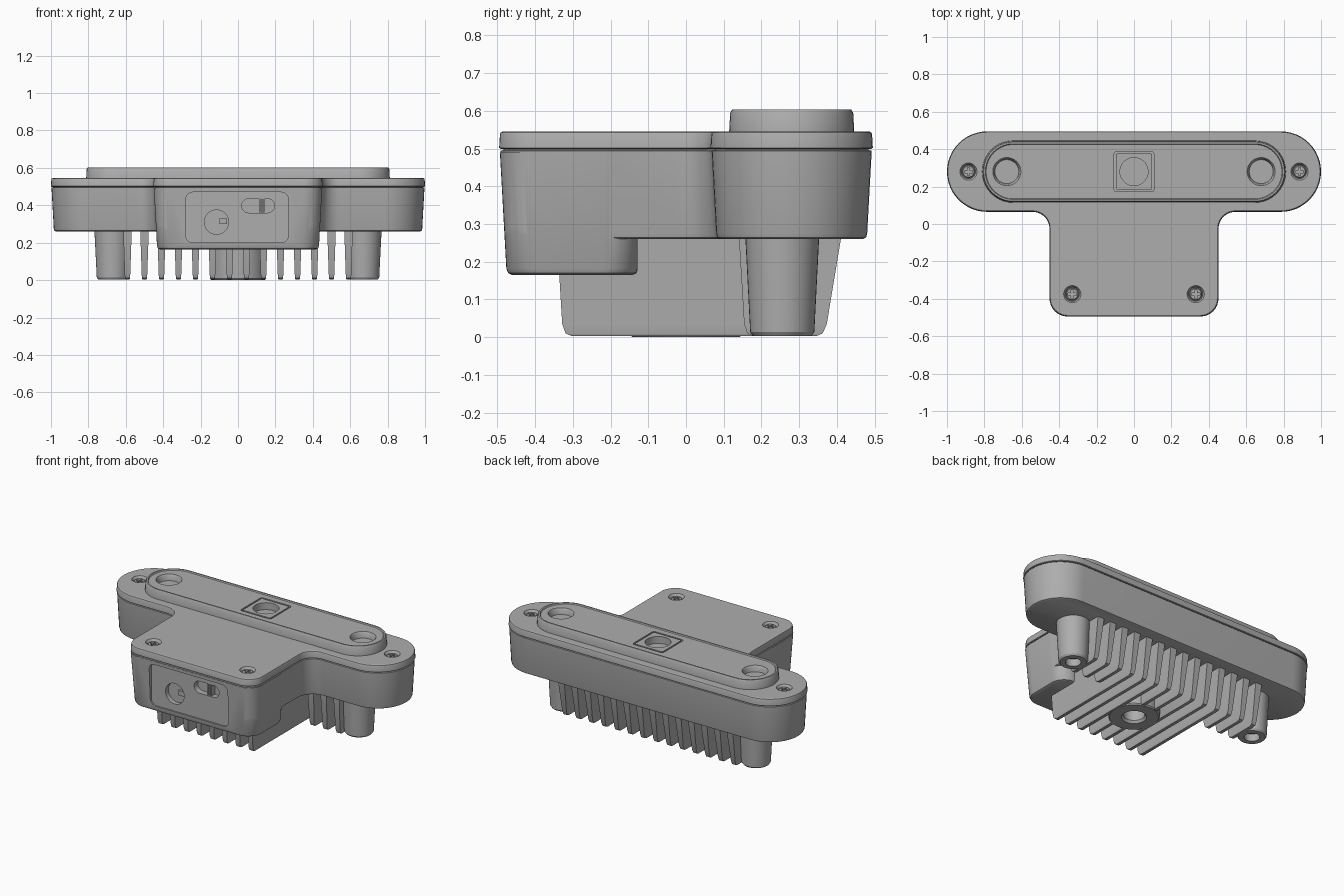
import bpy
import bmesh
from math import radians, cos, sin

if "Cube" in bpy.data.objects:
    bpy.data.objects.remove(bpy.data.objects["Cube"], do_unlink=True)

grey = bpy.data.materials.new("plain_grey")
grey.use_nodes = True
grey.diffuse_color = (0.42, 0.42, 0.42, 1)
grey.node_tree.nodes["Principled BSDF"].inputs["Base Color"].default_value = (0.42, 0.42, 0.42, 1)


# ---- outlines (lists of 2D points, counter-clockwise) ----
def arc(cx, cy, r, start, end, n=10):
    angles = [radians(start + (end - start) * i / n) for i in range(n + 1)]
    return [(cx + r * cos(a), cy + r * sin(a)) for a in angles]


def rrect(x0, x1, y0, y1, r):
    return (arc(x1 - r, y0 + r, r, -90, 0) + arc(x1 - r, y1 - r, r, 0, 90)
            + arc(x0 + r, y1 - r, r, 90, 180) + arc(x0 + r, y0 + r, r, 180, 270))


def disc(x, y, r):
    return rrect(x - r, x + r, y - r, y + r, r)


def stadium(half_x, half_y, d):
    return rrect(d - half_x, half_x - d, BAR_Y - half_y + d, BAR_Y + half_y - d, half_y - d)


BAR_Y = 0.28
STEM_W = 0.452


def tee(d):
    """T-shaped footprint shrunk by d."""
    w, front, bar = STEM_W - d, -0.495 + d, 0.065 + d
    r, f = 0.1 - d, 0.09 + d
    right = (arc(w - r, front + r, r, -90, 0) + arc(w + f, bar - f, f, 180, 90)
             + arc(0.785, BAR_Y, 0.215 - d, -90, 90, 24))
    return right + [(-x, y) for x, y in reversed(right)]


# ---- solids ----
def loft(name, rings, place=lambda x, y, z: (x, y, z)):
    """Skin a stack of (outline, height) rings and cap both ends."""
    bm = bmesh.new()
    loops = [[bm.verts.new(place(x, y, z)) for x, y in pts] for pts, z in rings]
    n = len(loops[0])
    for low, high in zip(loops, loops[1:]):
        for i in range(n):
            j = (i + 1) % n
            bm.faces.new((low[i], low[j], high[j], high[i]))
    bm.faces.new(loops[0][::-1])
    bm.faces.new(loops[-1])
    bmesh.ops.remove_doubles(bm, verts=bm.verts, dist=1e-5)
    bmesh.ops.recalc_face_normals(bm, faces=bm.faces)
    mesh = bpy.data.meshes.new(name)
    bm.to_mesh(mesh)
    bm.free()
    mesh.materials.append(grey)
    ob = bpy.data.objects.new(name, mesh)
    bpy.context.collection.objects.link(ob)
    return ob


def prism(name, outline, z0, z1, **kw):
    return loft(name, [(outline, z0), (outline, z1)], **kw)


def box(name, x0, x1, y0, y1, z0, z1):
    return prism(name, [(x0, y0), (x1, y0), (x1, y1), (x0, y1)], z0, z1)


def combine(target, tool, operation="DIFFERENCE"):
    mod = target.modifiers.new("combine", "BOOLEAN")
    mod.operation, mod.solver, mod.object = operation, "EXACT", tool
    bpy.context.view_layer.objects.active = target
    bpy.ops.object.modifier_apply(modifier=mod.name)
    bpy.data.objects.remove(tool, do_unlink=True)


def front(x, z, y):
    return (x, y, z)


# ---- housing with deeper front block ----
housing = loft("housing", [(tee(0.026), 0.26), (tee(0.018), 0.264), (tee(0.015), 0.275),
                           (tee(0.003), 0.494), (tee(0.012), 0.496), (tee(0.012), 0.502)])


def block(d, back=-0.128):
    return rrect(d - STEM_W, STEM_W - d, -0.495 + d, back, 0.09)


lower = loft("front_block", [(block(0.034, -0.142), 0.165), (block(0.024, -0.132), 0.17),
                             (block(0.019), 0.182), (block(0.002), 0.49)])
combine(housing, lower, "UNION")

# recessed front panel with round socket and switch slot
combine(housing, prism("cut", rrect(-0.28, 0.27, 0.2, 0.47, 0.04), -0.6, -0.468, place=front))
combine(housing, prism("cut", disc(-0.115, 0.31, 0.065), -0.6, -0.44, place=front))
combine(housing, prism("cut", rrect(0.02, 0.195, 0.36, 0.435, 0.037), -0.6, -0.43, place=front))
box("socket_key", -0.1, -0.06, -0.455, -0.43, 0.3, 0.33)
for i in range(3):
    x = 0.112 + i * 0.011
    box("switch_ridge", x, x + 0.007, -0.465, -0.42, 0.362, 0.433)

# ---- lid with countersunk screws ----
lid = loft("lid", [(tee(0.004), 0.499), (tee(0), 0.502), (tee(0.002), 0.537),
                   (tee(0.004), 0.542), (tee(0.009), 0.545)])
for side in (-1, 1):
    for sx, sy in ((0.885, BAR_Y), (0.33, -0.375)):
        x = sx * side
        combine(lid, loft("cut", [(disc(x, sy, 0.037), 0.515), (disc(x, sy, 0.037), 0.53),
                                  (disc(x, sy, 0.055), 0.56)]))
        screw = loft("screw", [(disc(x, sy, 0.034), 0.505), (disc(x, sy, 0.034), 0.53),
                               (disc(x, sy, 0.029), 0.535)])
        for a, b in ((0.022, 0.006), (0.006, 0.022)):
            combine(screw, box("cut", x - a, x + a, sy - b, sy + b, 0.522, 0.55))

# ---- raised sensor plate ----
plate = loft("sensor_plate", [(stadium(0.812, 0.166, d), z) for d, z in
                              ((0, 0.54), (0.003, 0.594), (0.008, 0.603),
                               (0.017, 0.603), (0.021, 0.597))])
for x in (-0.68, 0.68):
    combine(plate, loft("cut", [(disc(x, BAR_Y, 0.064), 0.56), (disc(x, BAR_Y, 0.068), 0.585),
                                (disc(x, BAR_Y, 0.08), 0.605)]))
combine(plate, prism("cut", rrect(-0.107, 0.107, 0.173, 0.387, 0.015), 0.55, 0.62))
insert = prism("centre_insert", rrect(-0.097, 0.097, 0.183, 0.377, 0.01), 0.54, 0.597)
combine(insert, prism("cut", disc(0, BAR_Y, 0.075), 0.553, 0.62))


# ---- cooling fins ----
def fin(name, x, y0):
    def rect(hw, a, b):
        return [(x - hw, a), (x + hw, a), (x + hw, b), (x - hw, b)]
    loft(name, [(rect(0.01, y0 + 0.04, 0.345), 0.003), (rect(0.014, y0 + 0.023, 0.362), 0.01),
                (rect(0.015, y0 + 0.014, 0.373), 0.035), (rect(0.023, y0, 0.412), 0.27)])


for side in (-1, 1):
    for k in range(7):
        x = side * (0.0455 + 0.0909 * k)
        if k > 3:
            fin("short_fin", x, 0.14)
        elif k > 1:
            fin("long_fin", x, -0.342)
        else:
            # inner fins are broken by the mount hub
            fin("inner_fin", x, -0.342)

    # foot posts with a screw hole
    px = side * 0.67
    post = loft("foot_post", [(disc(px, 0.255, 0.077), 0.003), (disc(px, 0.255, 0.085), 0.014),
                              (disc(px, 0.255, 0.098), 0.27)])
    combine(post, prism("cut", disc(px, 0.255, 0.045), -0.1, 0.05))

# ---- central mount hub ----
hub = loft("mount_hub", [(disc(0, 0, 0.142), 0.0), (disc(0, 0, 0.148), 0.008),
                         (disc(0, 0, 0.155), 0.27)])
combine(hub, loft("cut", [(disc(0, 0, 0.08), -0.01), (disc(0, 0, 0.062), 0.015),
                          (disc(0, 0, 0.062), 0.12)]))
# clear the inner fins out of the threaded hole
for ob in [o for o in bpy.data.objects if o.name.startswith("inner_fin")]:
    combine(ob, prism("cut", disc(0, 0, 0.135), -0.1, 0.255))

# ---- shading ----
bpy.ops.object.select_all(action="DESELECT")
for ob in bpy.context.collection.objects:
    if ob.type == "MESH":
        ob.select_set(True)
        bpy.context.view_layer.objects.active = ob
bpy.ops.object.shade_smooth_by_angle(angle=radians(30))
